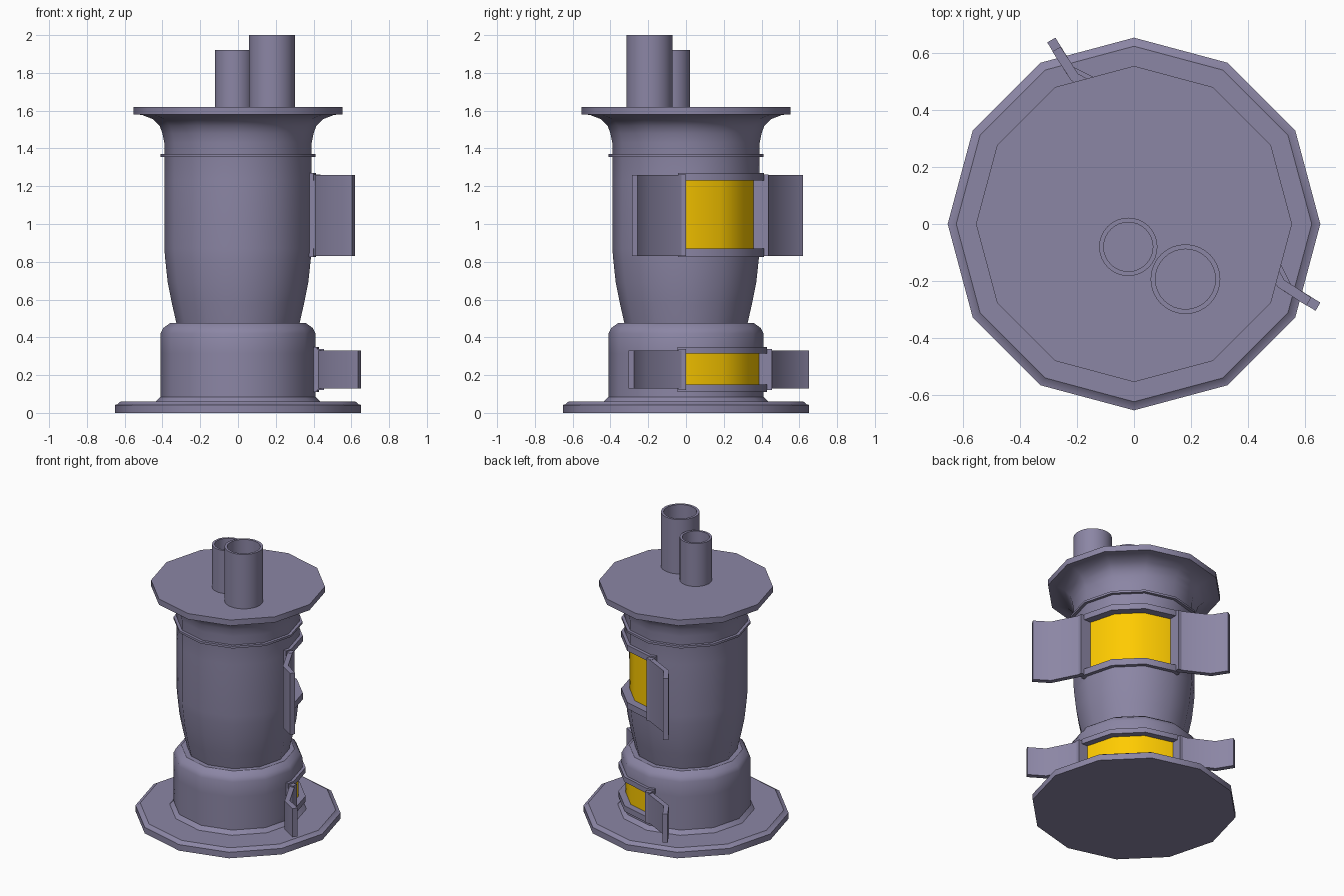
import bpy, bmesh
from math import cos, sin, pi, radians

if "Cube" in bpy.data.objects:
    bpy.data.objects.remove(bpy.data.objects["Cube"])

SIDES = 12
glow = bpy.data.materials.new("yellow_glow")
glow.diffuse_color = (1.0, 0.6, 0.0, 1)
glow.use_nodes = True
glow.node_tree.nodes["Principled BSDF"].inputs["Base Color"].default_value = glow.diffuse_color
iron = bpy.data.materials.new("violet_iron")
iron.diffuse_color = (0.26, 0.238, 0.375, 1)
iron.use_nodes = True
iron.node_tree.nodes["Principled BSDF"].inputs["Base Color"].default_value = iron.diffuse_color


def finish(bm, name, angle=32, mat=iron):
    bmesh.ops.recalc_face_normals(bm, faces=bm.faces)
    me = bpy.data.meshes.new(name)
    bm.to_mesh(me)
    bm.free()
    ob = bpy.data.objects.new(name, me)
    bpy.context.collection.objects.link(ob)
    me.materials.append(mat)
    bpy.ops.object.select_all(action='DESELECT')
    ob.select_set(True)
    bpy.context.view_layer.objects.active = ob
    bpy.ops.object.shade_smooth_by_angle(angle=radians(angle))
    return ob


def lathe(name, profile, n=SIDES, centre=(0, 0), hole=None, closed=False):
    """Revolve (r, z) points; 'hole' is a profile step left open from 0 to 90 degrees."""
    bm = bmesh.new()
    rings = [[bm.verts.new((centre[0] + r * cos(2 * pi * i / n),
                            centre[1] + r * sin(2 * pi * i / n), z))
              for i in range(n)] for r, z in profile]
    for k in range(len(rings) if closed else len(rings) - 1):
        a, b = rings[k], rings[(k + 1) % len(rings)]
        for i in range(n):
            if k == hole and i < 3:
                continue
            j = (i + 1) % n
            bm.faces.new((a[i], a[j], b[j], b[i]))
    if not closed:
        bm.faces.new(rings[0])
        bm.faces.new(rings[-1])
    return finish(bm, name)


def prism(name, pts, z0, z1, mat=iron):
    """Upright prism over a plan outline."""
    bm = bmesh.new()
    low = [bm.verts.new((x, y, z0)) for x, y in pts]
    top = [bm.verts.new((x, y, z1)) for x, y in pts]
    bm.faces.new(low)
    bm.faces.new(top)
    for i in range(len(pts)):
        j = (i + 1) % len(pts)
        bm.faces.new((low[i], low[j], top[j], top[i]))
    return finish(bm, name, mat=mat)


def arc(r_in, r_out, angles):
    """Plan outline of a strip following the twelve-sided wall."""
    def pt(r, a):
        k = cos(radians(15)) / cos(radians(a % 30 - 15))
        return (r * k * cos(radians(a)), r * k * sin(radians(a)))
    return [pt(r_out, a) for a in angles] + [pt(r_in, a) for a in reversed(angles)]


# Wide foot and lower drum, open where the ash door is
lathe("base", [(0.652, 0), (0.652, 0.042), (0.64, 0.045), (0.622, 0.06), (0.435, 0.06),
               (0.41, 0.085), (0.41, 0.15), (0.41, 0.315), (0.41, 0.42), (0.395, 0.45),
               (0.36, 0.475), (0.30, 0.475)], hole=6)

# Main barrel flaring up to the top plate
lathe("body", [(0.325, 0.47), (0.35, 0.58), (0.372, 0.69), (0.385, 0.81), (0.39, 0.87),
               (0.39, 1.23), (0.39, 1.43), (0.40, 1.48), (0.415, 1.52), (0.45, 1.555),
               (0.51, 1.578), (0.553, 1.58), (0.553, 1.62)], hole=4)
lathe("band", [(0.38, 1.355), (0.41, 1.355), (0.41, 1.37), (0.38, 1.37)], closed=True)

# Two open flue pipes
for name, c, r, ri, top in (("small_pipe", (-0.02, -0.08), 0.102, 0.086, 1.92),
                            ("large_pipe", (0.18, -0.193), 0.122, 0.105, 2.0)):
    lathe(name, [(r, 1.61), (r, top), (ri, top), (ri, 1.61)], 32, c, closed=True)


def opening(name, r_in, r_rail, r_post, panel, rails, post, door_z, door):
    # Glowing panel set back in the wall
    prism(name + "_fire", arc(r_in - 0.03, r_in, (0, 30, 60, 90)), *panel, mat=glow)
    # Curved rails above and below
    for part, z in zip(("_bottom_rail", "_top_rail"), rails):
        prism(name + part, arc(r_in - 0.03, r_rail, (-6, 0, 30, 60, 90, 96)), *z)
    # Side posts and open bent doors, mirrored across the diagonal
    a, b, c = door
    t = 0.033
    leaf = [a, b, c, (c[0] - 0.5 * t, c[1] - 0.87 * t),
            (b[0] - 0.72 * t, b[1] - 0.74 * t), (a[0] - 0.87 * t, a[1] - 0.48 * t)]
    bar = [(r_in - 0.03, 0), (r_post, 0), (r_post, -0.04), (r_in - 0.03, -0.04)]
    for side in ("right", "back"):
        flip = (lambda p: p) if side == "right" else (lambda p: (p[1], p[0]))
        prism(f"{name}_{side}_post", [flip(p) for p in bar], *post)
        prism(f"{name}_{side}_door", [flip(p) for p in leaf], *door_z)


opening("upper", 0.358, 0.412, 0.438, (0.87, 1.23), ((0.825, 0.87), (1.23, 1.27)),
        (0.83, 1.262), (0.83, 1.26), ((0.436, -0.02), (0.525, -0.195), (0.62, -0.257)))
opening("lower", 0.386, 0.43, 0.455, (0.15, 0.315), ((0.11, 0.15), (0.315, 0.35)),
        (0.122, 0.338), (0.13, 0.33), ((0.453, -0.02), (0.55, -0.212), (0.652, -0.275)))
